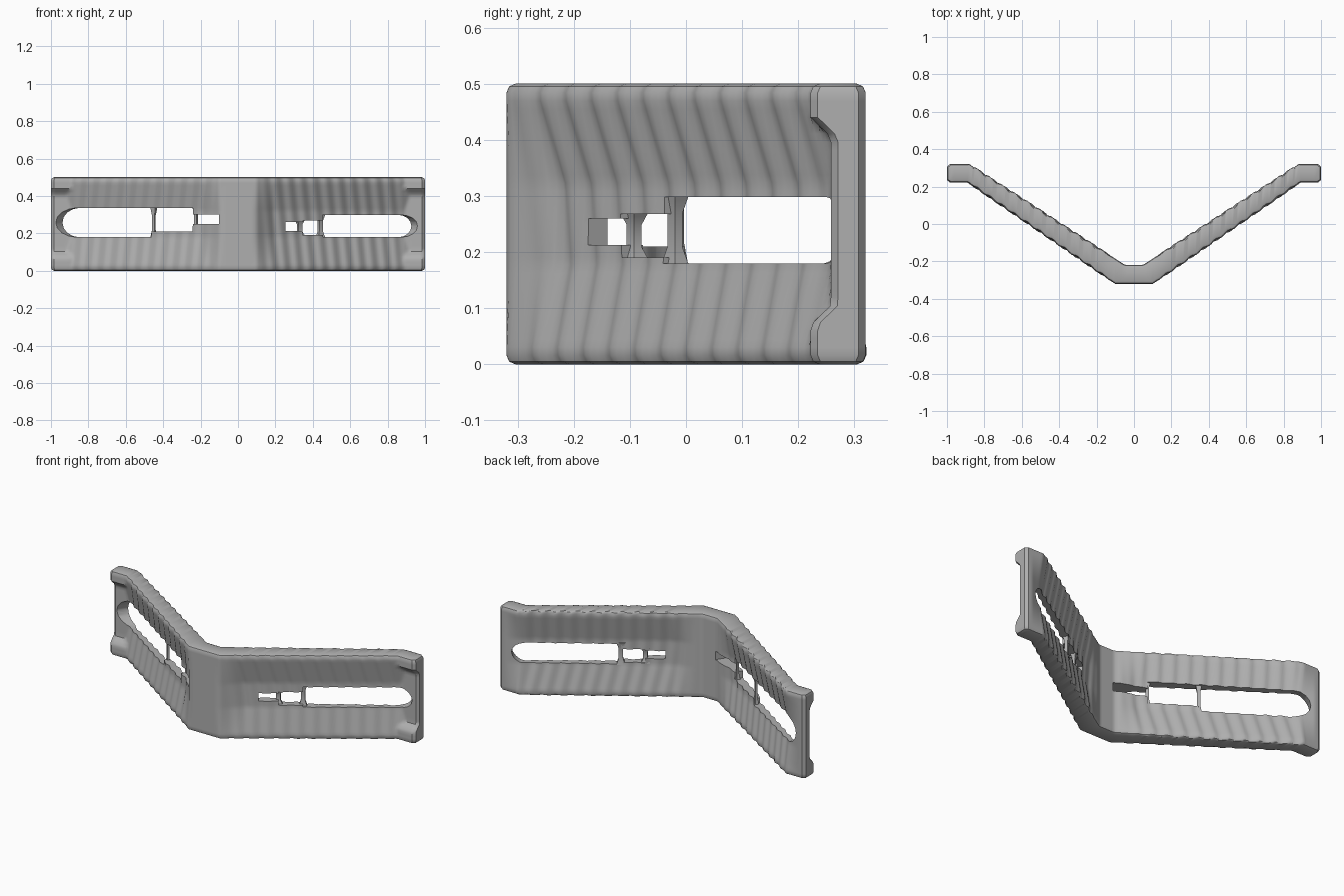
import bpy, bmesh, math
from mathutils import Vector

cube = bpy.data.objects.get("Cube")
if cube:
    bpy.data.objects.remove(cube)

grey = bpy.data.materials.new("warm grey")
grey.use_nodes = True
colour = (0.43, 0.43, 0.43, 1)
grey.diffuse_color = colour
grey.node_tree.nodes["Principled BSDF"].inputs["Base Color"].default_value = colour

HEIGHT = 0.5
EDGE = 0.016
SLOPE = 0.66
NORMAL = Vector((SLOPE, -1, 0)).normalized()


def make_object(name, bm):
    bmesh.ops.recalc_face_normals(bm, faces=bm.faces)
    mesh = bpy.data.meshes.new(name)
    bm.to_mesh(mesh)
    bm.free()
    mesh.materials.append(grey)
    obj = bpy.data.objects.new(name, mesh)
    bpy.context.collection.objects.link(obj)
    return obj


def arm_point(x, z, depth, side):
    """Point on an arm's centre plane, moved along the arm's normal."""
    p = Vector((x, -0.264 + (x - 0.07) * SLOPE, z)) + NORMAL * depth
    return Vector((p.x * side, p.y, z))


def clamp(v, low=0, high=1):
    return max(low, min(high, v))


def ripple(x, z):
    """Shallow slanted corrugation that fades out at the bend and tips."""
    fade = clamp((abs(x) - 0.1) / 0.08) * clamp((0.9 - abs(x)) / 0.06)
    return 0.005 * fade * math.sin(math.tau * (abs(x) / 0.067 + 1.5 * z))


def dish(x, z):
    """Both faces slope inward from the rims, so the slot edges are thin."""
    across = clamp(min(z - 0.03, 0.47 - z) / 0.15)
    return 0.036 * across * clamp((abs(x) - 0.08) / 0.11)


def front_y(x, z):
    # The tips are hollowed on the front over the middle of their height
    hollow = clamp(min(z - 0.07, 0.44 - z) / 0.035)
    y = -0.32 + max(abs(x) - 0.1, 0) * 0.686 + dish(x, z)
    return min(y, 0.222 + 0.036 * hollow) + ripple(x, z)


def back_y(x, z):
    y = min(-0.218 + max(abs(x) - 0.05, 0) * 0.648, 0.32)
    return y - dish(x, z) * clamp((0.96 - abs(x)) / 0.1) + ripple(x, z)


def build_bracket():
    bm = bmesh.new()
    count = 176
    xs = [-1] + [-1 + EDGE + (2 - 2 * EDGE) * i / count for i in range(count + 1)] + [1]
    inner = 32
    levels = [(0, EDGE), (EDGE * 0.3, EDGE * 0.3)]
    levels += [(EDGE + (HEIGHT - 2 * EDGE) * i / inner, 0) for i in range(inner + 1)]
    levels += [(HEIGHT - EDGE * 0.3, EDGE * 0.3), (HEIGHT, EDGE)]
    rings = []
    for z, inset in levels:
        front, back = [], []
        for x in xs:
            pull = inset + (EDGE * 0.8 if abs(x) == 1 else 0)
            px = x * (1 - inset)
            front.append(bm.verts.new((px, front_y(x, z) + pull, z)))
            back.append(bm.verts.new((px, back_y(x, z) - pull, z)))
        rings.append((front, back))
    # Front, back and tip walls
    for (f0, b0), (f1, b1) in zip(rings, rings[1:]):
        loop0, loop1 = f0 + b0[::-1], f1 + b1[::-1]
        for i in range(len(loop0)):
            j = (i + 1) % len(loop0)
            bm.faces.new((loop0[i], loop0[j], loop1[j], loop1[i]))
    # Top and bottom strips
    for f, b in (rings[0], rings[-1]):
        for i in range(len(xs) - 1):
            bm.faces.new((f[i], f[i + 1], b[i + 1], b[i]))
    return make_object("angled_bracket", bm)


def cut_slot(target, steps, side):
    """Stepped slot: steps are (start, end, low, high) from the bend outward."""
    lower, upper = [], []
    for start, end, low, high in steps:
        lower += [(start, low), (end, low)]
        upper += [(start, high), (end, high)]
    # Round off the outer end
    x, low = lower.pop()
    high = upper.pop()[1]
    radius, middle = (high - low) / 2, (high + low) / 2
    cap = []
    for i in range(9):
        a = -math.pi / 2 + math.pi * i / 8
        cap.append((x - radius + radius * math.cos(a), middle + radius * math.sin(a)))
    outline = lower + cap + upper[::-1]
    bm = bmesh.new()
    near = [bm.verts.new(arm_point(px, pz, 0.12, side)) for px, pz in outline]
    far = [bm.verts.new(arm_point(px, pz, -0.12, side)) for px, pz in outline]
    bm.faces.new(near)
    bm.faces.new(far)
    for i in range(len(near)):
        j = (i + 1) % len(near)
        bm.faces.new((near[i], near[j], far[j], far[i]))
    cutter = make_object("slot_cutter", bm)
    cutter.hide_render = True
    mod = target.modifiers.new("slot", "BOOLEAN")
    mod.operation = "DIFFERENCE"
    mod.solver = "EXACT"
    mod.object = cutter
    bpy.context.view_layer.objects.active = target
    bpy.ops.object.modifier_apply(modifier=mod.name)
    bpy.data.objects.remove(cutter)


def build_strut(name, x, low, high, width, side):
    """Thin upright across a slot, flared at both ends."""
    bm = bmesh.new()
    rings = []
    for t, flare in ((-0.06, 2), (0.06, 1.6), (0.25, 1), (0.75, 1), (0.94, 1.6), (1.06, 2)):
        z = low + (high - low) * t
        w = width * flare / 2
        rings.append([bm.verts.new(arm_point(x + dx * w, z, dd * w * 0.8, side))
                      for dx, dd in ((-1, -1), (1, -1), (1, 1), (-1, 1))])
    for a, b in zip(rings, rings[1:]):
        for i in range(4):
            j = (i + 1) % 4
            bm.faces.new((a[i], a[j], b[j], b[i]))
    bm.faces.new(rings[0])
    bm.faces.new(rings[-1])
    return make_object(name, bm)


bracket = build_bracket()
left_steps = [(0.24, 0.33, 0.213, 0.26), (0.33, 0.44, 0.19, 0.268), (0.44, 0.93, 0.18, 0.298)]
right_steps = [(0.07, 0.225, 0.25, 0.30), (0.225, 0.45, 0.21, 0.335), (0.45, 0.94, 0.18, 0.335)]
cut_slot(bracket, left_steps, 1)
cut_slot(bracket, right_steps, -1)

# Uprights stand where the slots change height
parts = [bracket]
for label, side, steps, width in (("left", 1, left_steps, 0.02), ("right", -1, right_steps, 0.014)):
    for place, step in zip(("inner", "outer"), steps[1:]):
        parts.append(build_strut(f"{label}_{place}_strut", step[0], step[2], step[3], width, side))

bpy.ops.object.select_all(action="DESELECT")
for part in parts:
    part.select_set(True)
bpy.context.view_layer.objects.active = bracket
bpy.ops.object.shade_smooth_by_angle(angle=math.radians(35))
